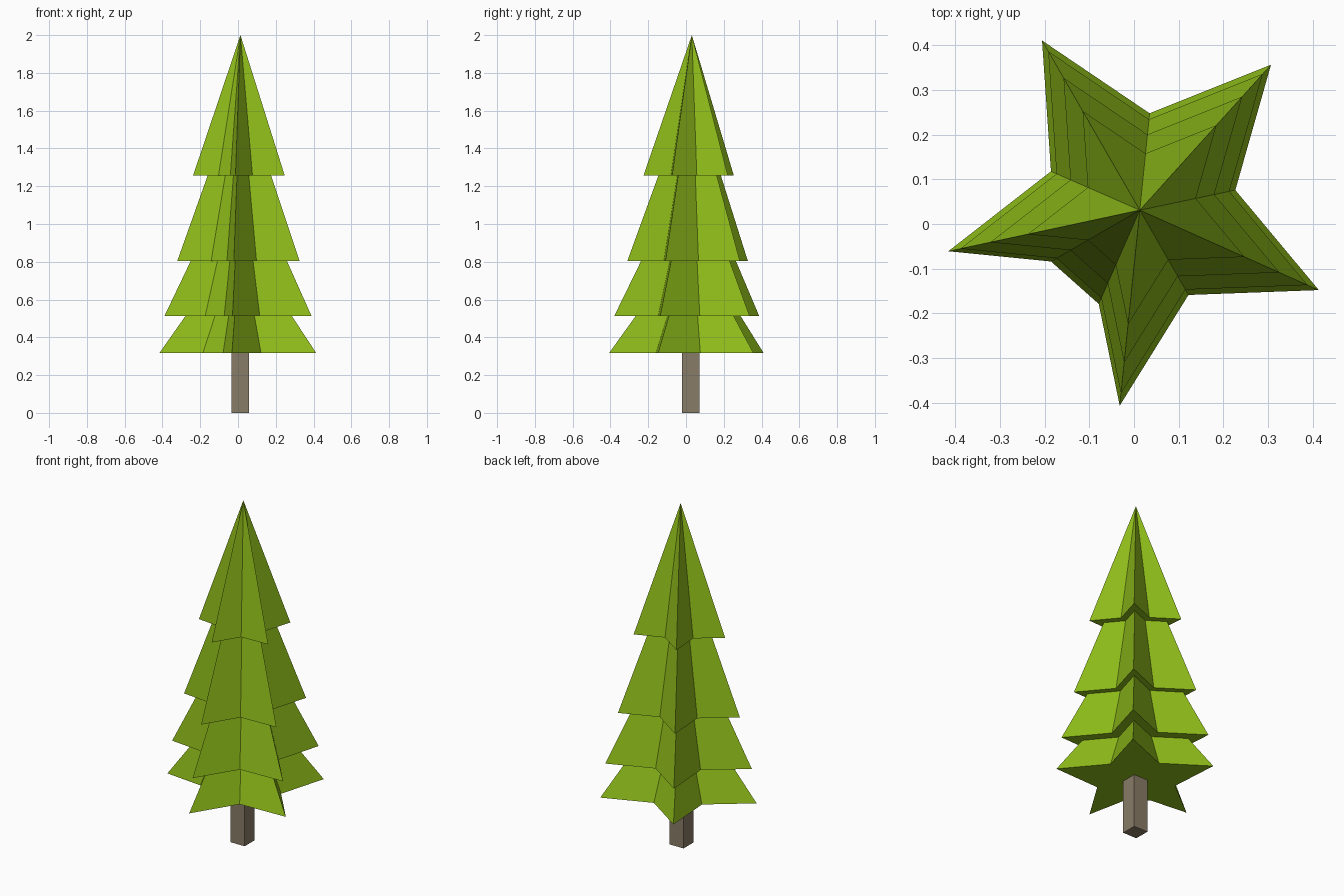
import bpy, bmesh

if "Cube" in bpy.data.objects:
    bpy.data.objects.remove(bpy.data.objects["Cube"])


def material(name, color):
    m = bpy.data.materials.new(name)
    m.diffuse_color = color
    m.use_nodes = True
    m.node_tree.nodes["Principled BSDF"].inputs["Base Color"].default_value = m.diffuse_color
    return m


def make_object(name, bm, mat):
    bmesh.ops.recalc_face_normals(bm, faces=bm.faces)
    mesh = bpy.data.meshes.new(name)
    bm.to_mesh(mesh)
    bm.free()
    mesh.materials.append(mat)
    ob = bpy.data.objects.new(name, mesh)
    bpy.context.collection.objects.link(ob)
    return ob


# Irregular five-pointed outline of the lowest branch tier
APEX = (0.013, 0.031)
STAR = [(0.414, -0.148), (0.307, 0.357), (0.035, 0.248), (-0.206, 0.411),
        (-0.186, 0.118), (-0.416, -0.061), (-0.186, -0.084),
        (-0.079, -0.179), (-0.032, -0.407), (0.122, -0.159)]
STAR.insert(1, (0.227, 0.076))

# Rings from bottom to top: height, scale about the trunk axis
RINGS = [(0.317, 1.0), (0.514, 0.677), (0.514, 0.937), (0.804, 0.614),
         (0.804, 0.78), (1.256, 0.405), (1.256, 0.585)]

# Foliage: stacked star tiers closing in a point
bm = bmesh.new()
rings = [[bm.verts.new((APEX[0] + (x - APEX[0]) * s,
                        APEX[1] + (y - APEX[1]) * s, z)) for x, y in STAR]
         for z, s in RINGS]
n = len(STAR)
bm.faces.new(rings[0])
for low, high in zip(rings, rings[1:]):
    for i in range(n):
        j = (i + 1) % n
        bm.faces.new((low[i], low[j], high[j], high[i]))
tip = bm.verts.new((*APEX, 2.0))
for i in range(n):
    bm.faces.new((rings[-1][i], rings[-1][(i + 1) % n], tip))
make_object("foliage", bm, material("leaf_green", (0.27, 0.50, 0.01, 1)))

# Trunk: square post
bm = bmesh.new()
bmesh.ops.create_cube(bm, size=1)
for v in bm.verts:
    v.co = (v.co.x * 0.091 + 0.012, v.co.y * 0.091 + 0.025,
            (v.co.z + 0.5) * 0.317)
make_object("trunk", bm, material("bark", (0.25, 0.20, 0.135, 1)))
